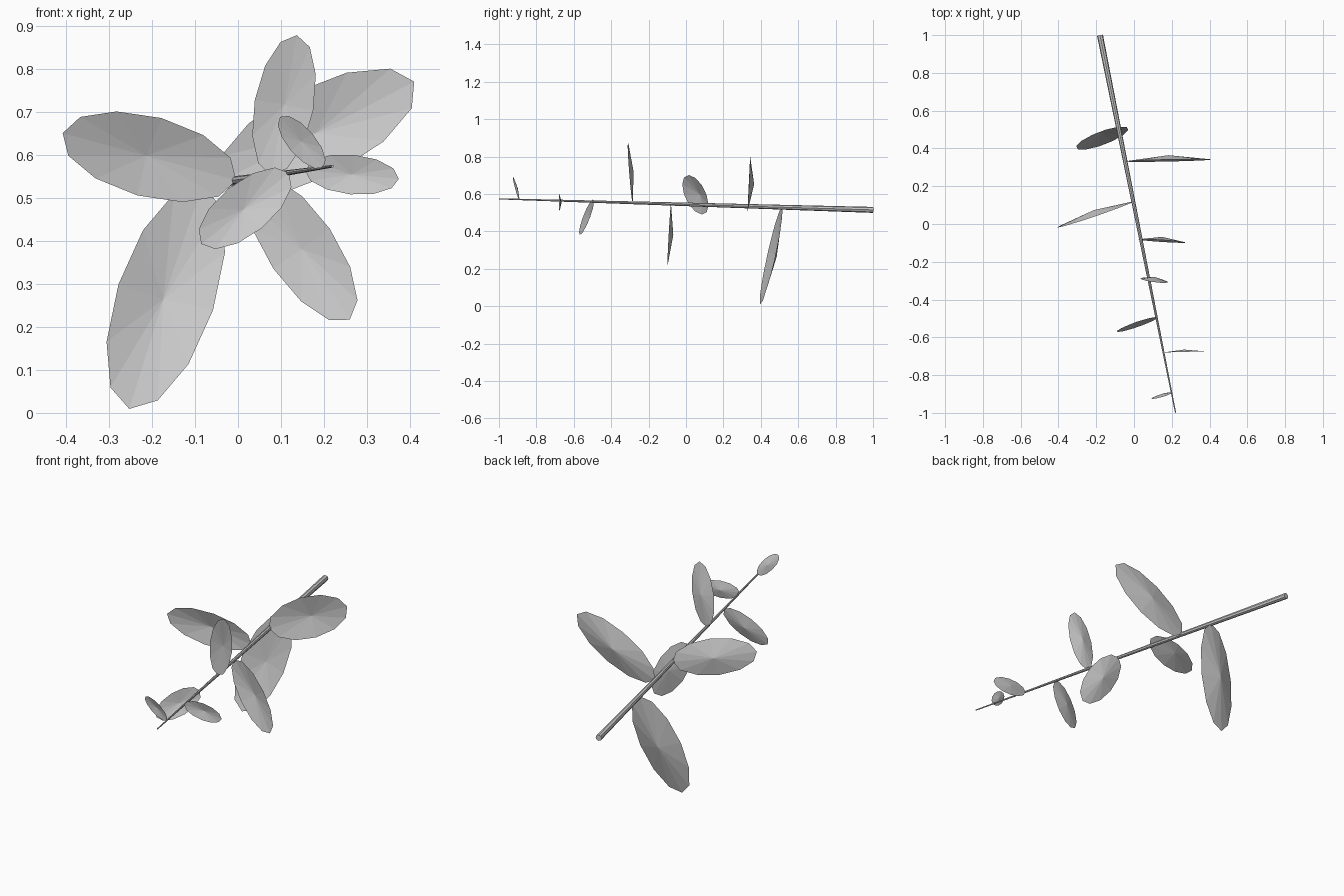
import bpy
import math
from mathutils import Vector

cube = bpy.data.objects.get("Cube")
if cube:
    bpy.data.objects.remove(cube, do_unlink=True)

grey = bpy.data.materials.new("soft_grey")
grey.use_nodes = True
GREY = (0.6, 0.6, 0.6, 1)
grey.diffuse_color = GREY
grey.node_tree.nodes["Principled BSDF"].inputs["Base Color"].default_value = GREY

BACK, FRONT = Vector((-0.18, 0.999, 0.515)), Vector((0.22, -0.999, 0.574))


def add_mesh(name, verts, faces):
    mesh = bpy.data.meshes.new(name)
    mesh.from_pydata(verts, [], faces)
    mesh.materials.append(grey)
    obj = bpy.data.objects.new(name, mesh)
    bpy.context.collection.objects.link(obj)
    return obj


def stem_point(y):
    return BACK.lerp(FRONT, (BACK.y - y) / (BACK.y - FRONT.y))


def add_leaf(name, y, along, across, sides=12):
    """Shallow open fan: an oval rim hinged on the stem, dished toward the back."""
    along, across = Vector(along), Vector(across)
    centre = stem_point(y) + along
    normal = along.cross(across).normalized()
    if normal.y < 0:
        normal.negate()
    verts = [centre + normal * along.length * 0.11]
    for i in range(sides):
        a = math.tau * i / sides
        verts.append(centre + along * math.cos(a) + across * math.sin(a))
    faces = [(0, i + 1, (i + 1) % sides + 1) for i in range(sides)]
    # wind the fan so its normals look toward the bulge
    if (verts[1] - verts[0]).cross(verts[2] - verts[0]).dot(normal) < 0:
        faces = [f[::-1] for f in faces]
    add_mesh(name, verts, faces)


# Tapered stem
axis = FRONT - BACK
bpy.ops.mesh.primitive_cone_add(vertices=8, radius1=0.016, radius2=0.003,
                                depth=axis.length, location=(BACK + FRONT) / 2)
stem = bpy.context.object
stem.name = "stem"
stem.rotation_euler = axis.to_track_quat("Z", "Y").to_euler()
stem.data.materials.append(grey)

# Leaves from the thick end to the tip: stem position, half length, half width
leaves = {
    "low_right_leaf": (0.515, (-0.085, -0.06, -0.26), (0.11, 0.015, -0.03)),
    "high_left_leaf": (0.33, (0.228, 0.006, 0.118), (-0.05, 0.004, 0.092)),
    "side_right_leaf": (0.12, (-0.202, -0.07, 0.055), (0.028, 0, 0.09)),
    "low_left_leaf": (-0.08, (0.112, -0.01, -0.165), (0.066, 0, 0.046)),
    "upright_leaf": (-0.285, (0.03, -0.013, 0.163), (0.068, -0.005, -0.012)),
    "small_low_leaf": (-0.492, (-0.102, -0.04, -0.083), (0.039, 0, -0.046)),
    "small_side_leaf": (-0.68, (0.109, 0.003, -0.01), (0.004, 0, 0.046)),
    "tip_leaf": (-0.89, (-0.05, -0.018, 0.059), (0.025, 0, 0.02)),
}
for name, spec in leaves.items():
    add_leaf(name, *spec)
